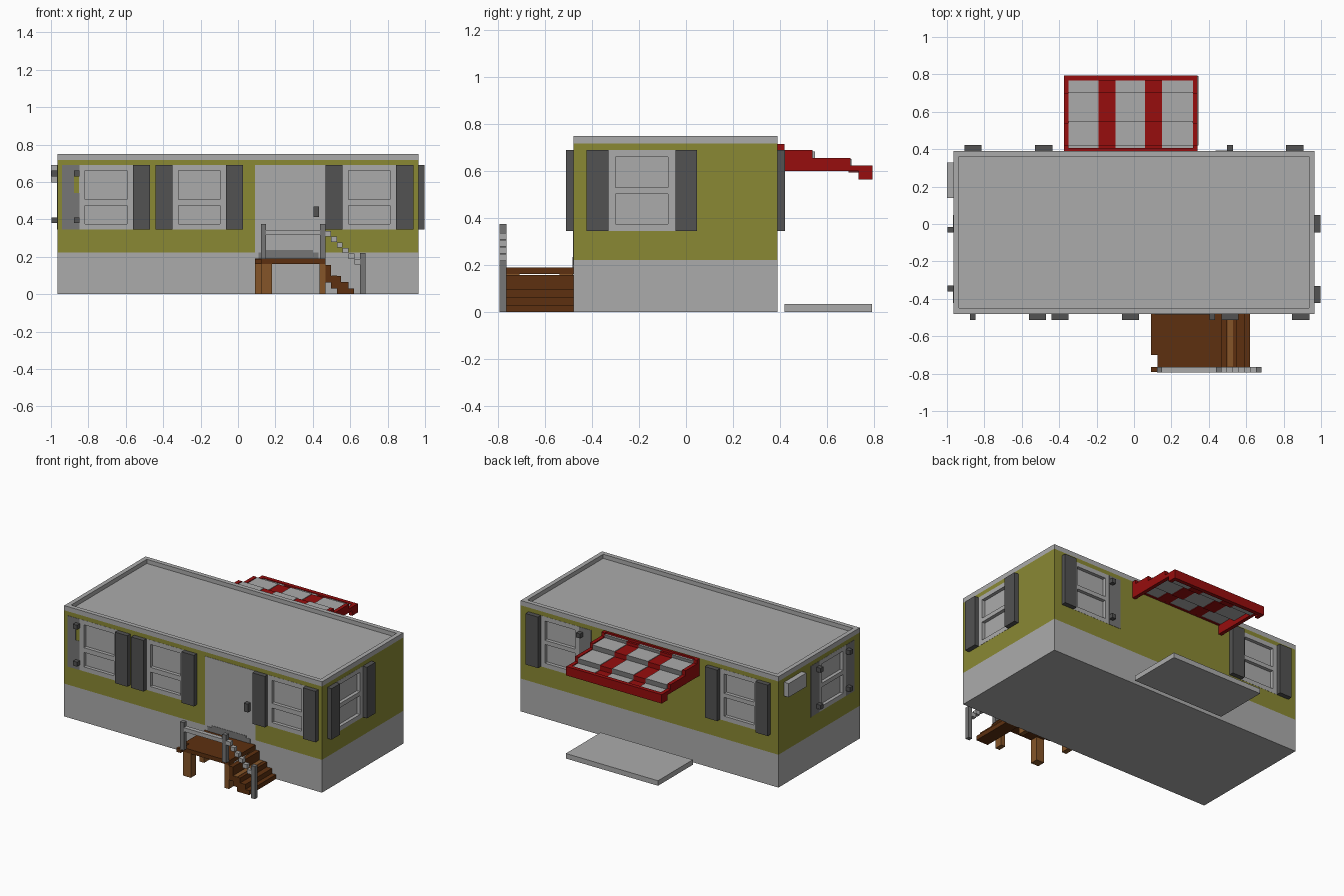
import bpy, bmesh
from mathutils import Vector

cube = bpy.data.objects.get("Cube")
if cube:
    bpy.data.objects.remove(cube, do_unlink=True)


def material(name, r, g, b):
    m = bpy.data.materials.new(name)
    m.use_nodes = True
    m.diffuse_color = (r, g, b, 1)
    m.node_tree.nodes["Principled BSDF"].inputs["Base Color"].default_value = (r, g, b, 1)
    return m


LIGHT = material("light grey", .41, .41, .41)
MID = material("mid grey", .18, .18, .18)
DARK = material("dark grey", .085, .085, .085)
GREEN = material("olive green", .255, .25, .034)
RED = material("red", .31, .004, .004)
BROWN = material("dark brown", .11, .03, .005)
TAN = material("light brown", .235, .091, .022)


def finish(name, bm, *mats):
    bmesh.ops.recalc_face_normals(bm, faces=bm.faces)
    mesh = bpy.data.meshes.new(name)
    bm.to_mesh(mesh)
    bm.free()
    for m in mats:
        mesh.materials.append(m)
    ob = bpy.data.objects.new(name, mesh)
    bpy.context.collection.objects.link(ob)
    return ob


def add_box(bm, x, y, z):
    """Box from three (low, high) ranges."""
    (x, y, z) = (sorted(x), sorted(y), sorted(z))
    verts = bmesh.ops.create_cube(bm, size=1)["verts"]
    for v in verts:
        v.co = Vector([r[0] if c < 0 else r[1] for c, r in zip(v.co, (x, y, z))])


def boxes(name, mat, *ranges):
    bm = bmesh.new()
    for r in ranges:
        add_box(bm, *r)
    return finish(name, bm, mat)


def extrude(name, points, to3d, a, b, *mats):
    """Extrude a closed 2D profile between a and b."""
    bm = bmesh.new()
    face = bm.faces.new([bm.verts.new(to3d(p, a)) for p in points])
    ext = bmesh.ops.extrude_face_region(bm, geom=[face])["geom"]
    shift = Vector(to3d(points[0], b)) - Vector(to3d(points[0], a))
    bmesh.ops.translate(bm, vec=shift, verts=[e for e in ext if isinstance(e, bmesh.types.BMVert)])
    return finish(name, bm, *mats)


# House bounds and wall-relative ranges (u along wall, d outwards, z up)
X0, X1, Y0, Y1 = -.965, .965, -.48, .39


def on_wall(wall, u, d, z):
    if wall == "front":
        return u, (Y0 - d[0], Y0 - d[1]), z
    if wall == "back":
        return u, (Y1 + d[0], Y1 + d[1]), z
    if wall == "left":
        return (X1 + d[0], X1 + d[1]), u, z
    return (X0 - d[0], X0 - d[1]), u, z


# Main body
boxes("skirting", LIGHT, ((X0, X1), (Y0, Y1), (0, .222)))
walls = boxes("walls", GREEN, ((X0, X1), (Y0, Y1), (.222, .718)))
boxes("roof", LIGHT, ((X0 + .03, X1 - .03), (Y0 + .03, Y1 - .03), (.7, .722)))
boxes("roof_rim", LIGHT,
      ((X0, X1), (Y0, Y0 + .03), (.718, .75)), ((X0, X1), (Y1 - .03, Y1), (.718, .75)),
      ((X0, X0 + .03), (Y0 + .03, Y1 - .03), (.718, .75)),
      ((X1 - .03, X1), (Y0 + .03, Y1 - .03), (.718, .75)))

# Windows: wall, centre, low shutter, high shutter (False leaves a bare patch with hinges)
WINDOWS = [("front", -.705, False, True), ("front", -.207, True, True), ("front", .702, True, True),
           ("left", -.188, True, True), ("right", -.188, False, False),
           ("back", -.672, True, True), ("back", .67, False, True)]
ZB, ZT, HALF = .345, .69, .145
DEPTH = .03
cutter_bm = bmesh.new()
for i, (wall, c, low, high) in enumerate(WINDOWS):
    tag = f"{wall}_window_{i + 1}"
    add_box(cutter_bm, *on_wall(wall, (c - HALF, c + HALF), (-DEPTH, .02), (ZB, ZT)))
    mid0, mid1 = (.473, .505) if wall == "front" else (.502, .53)
    F = (-DEPTH, .001)
    bars = [((c - HALF, c - .112), (ZB, ZT)), ((c + .112, c + HALF), (ZB, ZT)),
            ((c - .112, c + .112), (ZB, .375)), ((c - .112, c + .112), (mid0, mid1)),
            ((c - .112, c + .112), (.66, ZT))]
    boxes(tag + "_frame", LIGHT, *[on_wall(wall, u, F, z) for u, z in bars])
    boxes(tag + "_panes", LIGHT, on_wall(wall, (c - HALF, c + HALF), (-DEPTH - .01, -.022), (ZB, ZT)))
    for side, present in ((-1, low), (1, high)):
        inner, outer = c + side * .143, c + side * .235
        if present:
            boxes(tag + "_shutter", DARK, on_wall(wall, (inner, outer), (0, .032), (ZB, ZT)))
            continue
        # Unpainted patch and two hinges where a shutter is missing
        notch = inner - side * -.03
        patch = [((notch, outer), (ZB, ZT)), ((inner, notch), (ZB, .54))]
        if wall == "front":
            patch.append(((inner, notch), (.63, ZT)))
        else:
            patch.append(((inner, notch), (.54, ZT)))
        boxes(tag + "_bare_patch", MID, *[on_wall(wall, u, (0, .002), z) for u, z in patch])
        h = c + side * .157
        boxes(tag + "_hinges", DARK, *[on_wall(wall, (h - .015, h + .015), (0, .032), (z - .015, z + .015))
                                       for z in (.395, .645)])

cutter = finish("window_cutter", cutter_bm, GREEN)
cutter.hide_render = True
mod = walls.modifiers.new("openings", "BOOLEAN")
mod.operation, mod.object, mod.solver = "DIFFERENCE", cutter, "EXACT"
bpy.context.view_layer.objects.active = walls
bpy.ops.object.modifier_apply(modifier=mod.name)
bpy.data.objects.remove(cutter, do_unlink=True)

# Door, scuffed foot of the door, handle, wall unit
boxes("door", LIGHT, on_wall("front", (.09, .467), (0, .002), (.2, ZT)))
boxes("door_scuff", MID, on_wall("front", (.11, .43), (0, .004), (.19, .222)),
      on_wall("front", (.14, .40), (0, .004), (.222, .235)))
boxes("door_handle", DARK, on_wall("front", (.403, .432), (0, .032), (.412, .468)))
boxes("air_conditioner", LIGHT, on_wall("right", (.14, .33), (0, .035), (.597, .69)))

# Rear awning: side rails, front lip and wall strip, with stepped sheets between
AX0, AX1 = -.375, .34


def yz(p, x):
    return (x, p[0], p[1])


rail = [(.39, .715), (.42, .715), (.42, .69), (.54, .69), (.54, .657), (.70, .657), (.70, .625),
        (.795, .625), (.795, .565), (.735, .565), (.735, .60), (.39, .60)]
for name, a, b in (("right", AX0, AX0 + .025), ("left", AX1 - .025, AX1)):
    extrude(f"awning_rail_{name}", rail, yz, a, b, RED)
boxes("awning_lip", RED, ((AX0 + .025, AX1 - .025), (.768, .795), (.565, .625)))
boxes("awning_wall_strip", RED, ((AX0 + .025, AX1 - .025), (.39, .405), (.66, .715)))


def sheet(name, a, b, lift, mats):
    top = [(.40, .70), (.42, .70), (.42, .68), (.55, .68), (.55, .648), (.705, .648), (.705, .616), (.77, .616)]
    under = [(y - .012, z - .022) for y, z in reversed(top)]
    ob = extrude(name, [(y, z + lift) for y, z in top + under], yz, a, b, *mats)
    if len(mats) > 1:      # risers are darker than treads
        for p in ob.data.polygons:
            p.material_index = int(abs(p.normal.y) > .8)


edges = [AX0 + .025, -.19, -.10, .06, .15, AX1 - .025]
for i in range(5):
    if i % 2:
        sheet(f"awning_red_stripe_{i}", edges[i], edges[i + 1], 0, [RED])
    else:
        sheet(f"awning_grey_panel_{i}", edges[i], edges[i + 1], .004, [LIGHT, MID])

boxes("rear_slab", LIGHT, ((-.345, .345), (.42, .792), (0, .034)))

# Front porch deck with a broken corner, and its legs
deck = [(.09, -.48), (.467, -.48), (.467, -.765), (.125, -.765), (.125, -.70), (.09, -.70)]
extrude("porch_deck", deck, lambda p, z: (p[0], p[1], z), .162, .19, BROWN)
boxes("deck_splinter", BROWN, ((.092, .125), (-.79, -.765), (.162, .188)))
boxes("porch_legs", TAN, ((.125, .183), (-.765, -.71), (0, .162)),
      ((.435, .467), (-.765, -.71), (0, .162)),
      ((.09, .125), (-.54, -.482), (0, .162)), ((.435, .467), (-.54, -.482), (0, .162)))

# Stairs
stairs = [(.467, .157), (.497, .157), (.497, .097), (.552, .097), (.552, .064), (.59, .064), (.59, .03),
          (.62, .03), (.62, 0), (.53, 0), (.53, .03), (.497, .03), (.497, .062), (.467, .062)]
extrude("porch_stairs", stairs, lambda p, y: (p[0], y, p[1]), -.765, -.48, BROWN)
boxes("stair_tread", TAN, ((.499, .53), (-.763, -.482), (.095, .099)))

# Handrail: posts, top rail, stepped stair rail
RY = (-.794, -.765)
boxes("handrail_posts", MID, ((.122, .15), RY, (.187, .375)), ((.438, .467), RY, (.187, .375)),
      ((.653, .682), RY, (0, .22)))
boxes("handrail_top", LIGHT, ((.15, .438), RY, (.315, .342)))
boxes("stair_handrail", LIGHT, *[((.467 + i * .031, .467 + (i + 1) * .031), RY,
                                  (.309 - i * .03, .337 - i * .03)) for i in range(6)])
